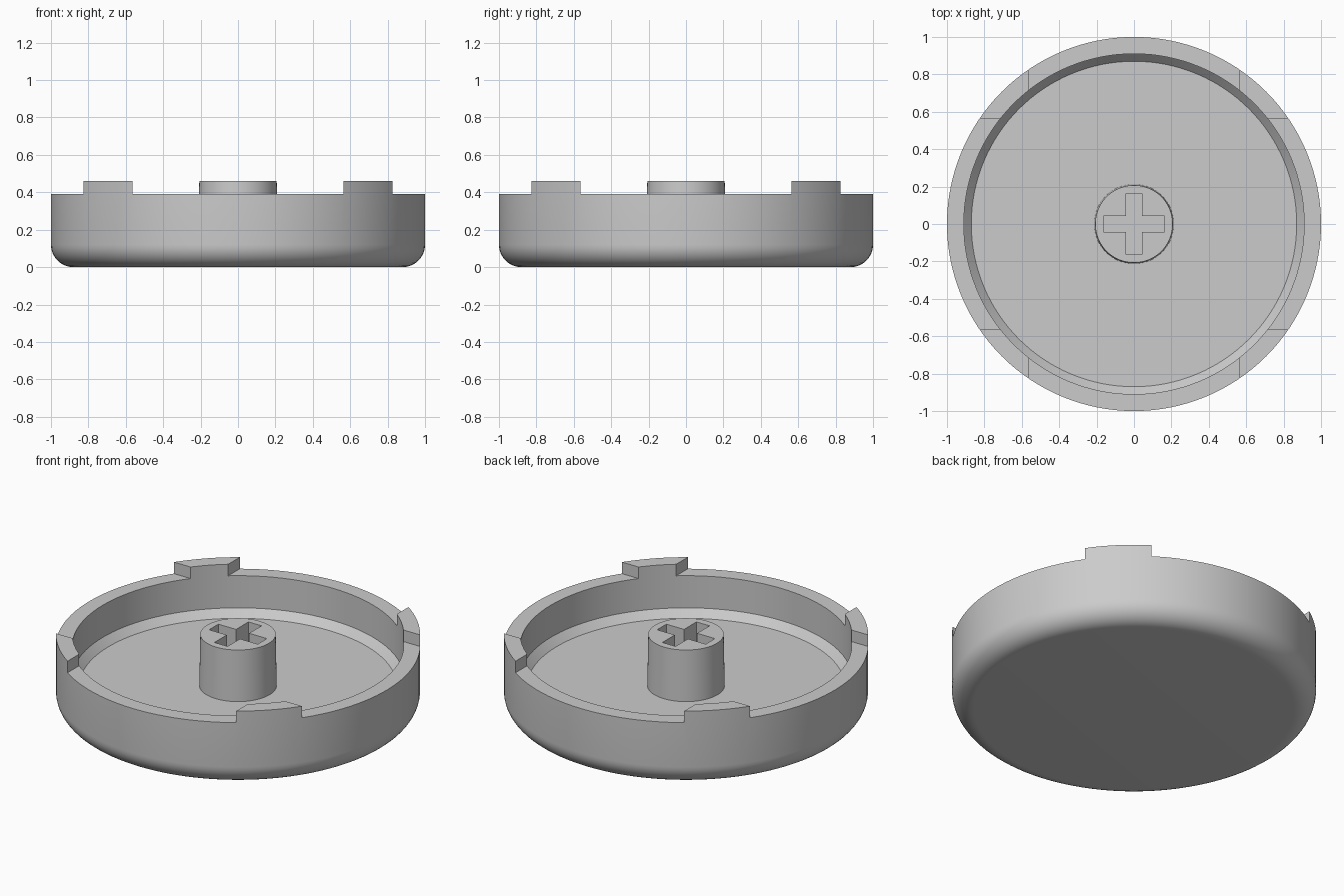
import bpy
import bmesh
import math

SEGMENTS = 128
RIM, TOP, FLOOR = 0.39, 0.46, 0.15

if "Cube" in bpy.data.objects:
    bpy.data.objects.remove(bpy.data.objects["Cube"], do_unlink=True)

grey = bpy.data.materials.new("light_grey")
grey.use_nodes = True
colour = (0.6, 0.6, 0.6, 1)
grey.diffuse_color = colour
grey.node_tree.nodes["Principled BSDF"].inputs["Base Color"].default_value = colour


def add_object(name, bm):
    bmesh.ops.recalc_face_normals(bm, faces=bm.faces)
    mesh = bpy.data.meshes.new(name)
    bm.to_mesh(mesh)
    bm.free()
    mesh.materials.append(grey)
    obj = bpy.data.objects.new(name, mesh)
    bpy.context.collection.objects.link(obj)
    return obj


def lathe(name, profile):
    """Spin an (r, z) profile that starts and ends on the axis."""
    bm = bmesh.new()
    verts = [bm.verts.new((r, 0, z)) for r, z in profile]
    edges = [bm.edges.new(pair) for pair in zip(verts, verts[1:])]
    bmesh.ops.spin(bm, geom=verts + edges, cent=(0, 0, 0), axis=(0, 0, 1),
                   angle=math.tau, steps=SEGMENTS, use_merge=True)
    bmesh.ops.remove_doubles(bm, verts=bm.verts, dist=1e-5)
    return add_object(name, bm)


def cross_cutter(name, half_length, half_width, z0, z1):
    """A plus-shaped prism."""
    a, b = half_length, half_width
    arm = [(a, -b), (a, b), (b, b)]
    bm = bmesh.new()
    outline = []
    for _ in range(4):
        outline += [bm.verts.new((x, y, z0)) for x, y in arm]
        arm = [(-y, x) for x, y in arm]
    base = bm.faces.new(outline)
    top = bmesh.ops.extrude_face_region(bm, geom=[base])["geom"]
    bmesh.ops.translate(bm, vec=(0, 0, z1 - z0),
                        verts=[v for v in top if isinstance(v, bmesh.types.BMVert)])
    return add_object(name, bm)


def cut(obj, cutter):
    mod = obj.modifiers.new("cut", "BOOLEAN")
    mod.operation = "DIFFERENCE"
    mod.solver = "EXACT"
    mod.object = cutter
    activate(obj)
    bpy.ops.object.modifier_apply(modifier=mod.name)
    bpy.data.objects.remove(cutter, do_unlink=True)


def activate(obj):
    bpy.ops.object.select_all(action="DESELECT")
    obj.select_set(True)
    bpy.context.view_layer.objects.active = obj


# Round dish with a filleted bottom edge and a chamfer around its floor
fillet = 0.12
arc = [(1 - fillet + fillet * math.sin(t), fillet - fillet * math.cos(t))
       for t in (math.pi / 2 * i / 10 for i in range(11))]
dish = lathe("dish", [(0, 0)] + arc + [(1, TOP), (0.91, TOP), (0.91, 0.195),
                                       (0.87, FLOOR), (0, FLOOR)])

# Lower the rim everywhere but at the four corner tabs
cut(dish, cross_cutter("rim_cutter", 1.2, 0.565, RIM, 0.6))

# Central stem, slightly tapered, with a plus-shaped socket
stem = lathe("stem", [(0, FLOOR - 0.03), (0.213, FLOOR - 0.03),
                      (0.207, TOP), (0, TOP)])
cut(stem, cross_cutter("socket_cutter", 0.163, 0.044, FLOOR, 0.6))

for part in (dish, stem):
    activate(part)
    bpy.ops.object.shade_smooth_by_angle(angle=math.radians(30))
